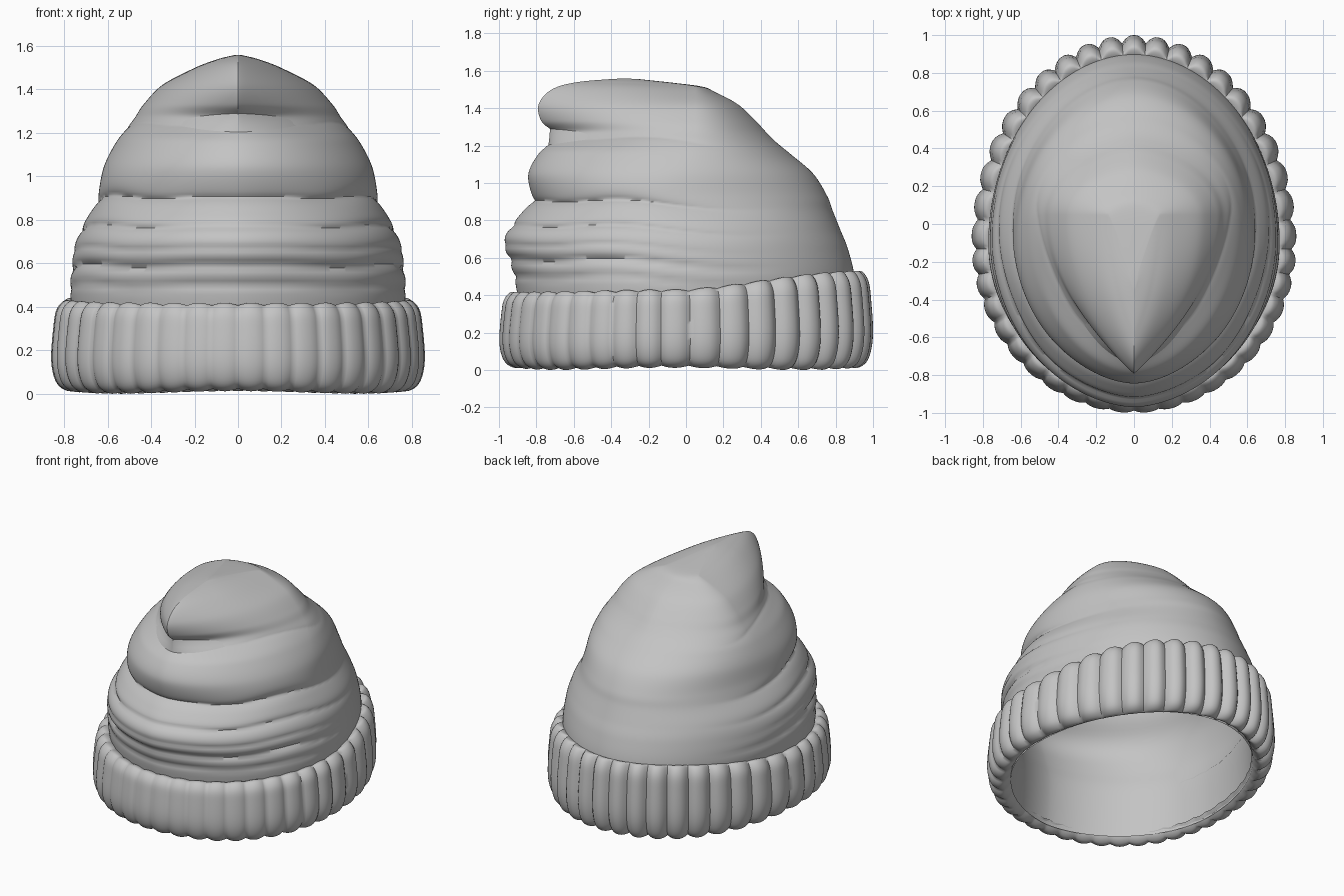
import bpy, bmesh
from math import sin, cos, pi, exp

cube = bpy.data.objects.get("Cube")
if cube:
    bpy.data.objects.remove(cube, do_unlink=True)

RIBS = 41
SEGS = RIBS * 8

wool = bpy.data.materials.new("grey wool")
wool.use_nodes = True
GREY = (0.55, 0.55, 0.55, 1)
wool.diffuse_color = GREY
wool.node_tree.nodes["Principled BSDF"].inputs["Base Color"].default_value = GREY


def ramp(t, lo, hi):
    t = min(max((t - lo) / (hi - lo), 0), 1)
    return t * t * (3 - 2 * t)


def spline(rows, steps):
    """Smooth curve through the rows, any number of columns."""
    out = []
    for i in range(len(rows) - 1):
        a, b, c, d = (rows[min(max(i + k, 0), len(rows) - 1)] for k in (-1, 0, 1, 2))
        for s in range(steps):
            t = s / steps
            out.append([q + t * (r - p) / 2 + t * t * (p - 2.5 * q + 2 * r - s4 / 2)
                        + t ** 3 * (s4 - p + 3 * (q - r)) / 2
                        for p, q, r, s4 in zip(a, b, c, d)])
    return out + [list(rows[-1])]


def loft(name, rings, cap=False, inward=False):
    bm = bmesh.new()
    loops = [[bm.verts.new(p) for p in ring] for ring in rings]
    for low, high in zip(loops, loops[1:]):
        for i in range(SEGS):
            j = (i + 1) % SEGS
            quad = (low[i], low[j], high[j], high[i])
            bm.faces.new(quad if inward else quad[::-1])
    if cap:
        bm.faces.new(loops[-1] if inward else loops[-1][::-1])
    mesh = bpy.data.meshes.new(name)
    bm.to_mesh(mesh)
    bm.free()
    mesh.materials.append(wool)
    obj = bpy.data.objects.new(name, mesh)
    bpy.context.collection.objects.link(obj)
    bpy.ops.object.select_all(action="DESELECT")
    obj.select_set(True)
    bpy.context.view_layer.objects.active = obj
    bpy.ops.object.shade_smooth_by_angle(angle=1.1)
    return obj


ANGLES = [2 * pi * i / SEGS for i in range(SEGS)]  # zero points to the back

# Crown outline: height, half width, front y, back y
CROWN = [
    (.34, .755, -.88, .89), (.5, .77, -.915, .90), (.65, .755, -.965, .865),
    (.75, .725, -.95, .825), (.85, .67, -.87, .785), (.93, .64, -.83, .755),
    (1.05, .61, -.835, .68), (1.15, .56, -.785, .565), (1.22, .51, -.715, .48),
    (1.27, .47, -.70, .43), (1.33, .43, -.765, .375), (1.42, .345, -.78, .28),
    (1.5, .22, -.71, .16), (1.54, .12, -.57, .06), (1.56, .01, -.33, -.25)]

# Fabric folds: height, depth, softness
FOLDS = [(.50, .015, .02), (.59, .032, .022), (.67, .012, .02),
         (.77, .03, .025), (.905, .04, .03), (1.24, .012, .02)]


def crown_ring(row, inset=0, folded=True):
    z, w, front, back = row
    mid = -.1 + .15 * ramp(z, .9, 1.3)
    mid = min(max(mid, front + .06), back - .03)
    point = .12 + .68 * ramp(z, 1.16, 1.32)
    ring = []
    for a in ANGLES:
        s, c = sin(a), cos(a)
        facing = ramp(-c, -.8, .6)
        level = z + .05 * (1 - facing) + .012 * cos(5 * a) * (1 - abs(c) ** 4)
        dent = inset
        if folded:
            dent += facing * sum(d * exp(-abs(level - h) / soft) for h, d, soft in FOLDS)
            dent -= facing * .008
        sharp = 1 + point * (1 if c < 0 else .3)
        x = max(w - dent, .003) * abs(s) ** sharp * (1 if s > 0 else -1)
        reach = (back - mid) if c > 0 else (mid - front)
        y = mid + max(reach - dent, .003) * c
        drop = .02 * ramp(z, 1.4, 1.54) * ramp(y, -.4, .1)
        ring.append((x, y, z - drop))
    return ring


loft("knitted_crown", [crown_ring(r) for r in spline(CROWN, 8)], cap=True)

# Smooth inside of the hat, running down to the opening
plain = [(.03, .765, -.90, .90)] + [r for r in CROWN if r[0] < 1.45 and not 1.16 < r[0] < 1.3]
loft("inner_lining", [crown_ring(r, .04, False) for r in spline(plain, 4)],
     cap=True, inward=True)

# Ribbed cuff: inset from the outside, share of the cuff height
CUFF = [(.15, .12), (.125, .04), (.085, 0), (.035, .06), (.008, .2), (0, .4),
        (.01, .7), (.022, .88), (.05, .98), (.08, 1), (.125, .95), (.15, .85)]


def cuff_ring(row):
    inset, share = row
    ring = []
    for a in ANGLES:
        s, c = sin(a), cos(a)
        top = .43 + .1 * ramp(c, 0, 1) - .012 * ramp(-c, 0, 1)
        rib = abs(cos(RIBS * a / 2))
        groove = (.026 + .014 * c) * (1 - rib) ** 1.3 * ramp(.16 - inset, 0, .1)
        d = inset + groove
        depth = 1.1 if c > 0 else .9
        x = (.86 - d) * s
        y = -.1 + (depth - d) * c
        wave = .012 * (1 - rib) * (1 - 2 * share) + .006 * (1 + cos(4 * a)) * (1 - share)
        ring.append((x, y, top * share + wave))
    return ring


loft("ribbed_cuff", [cuff_ring(r) for r in spline(CUFF, 4)])
